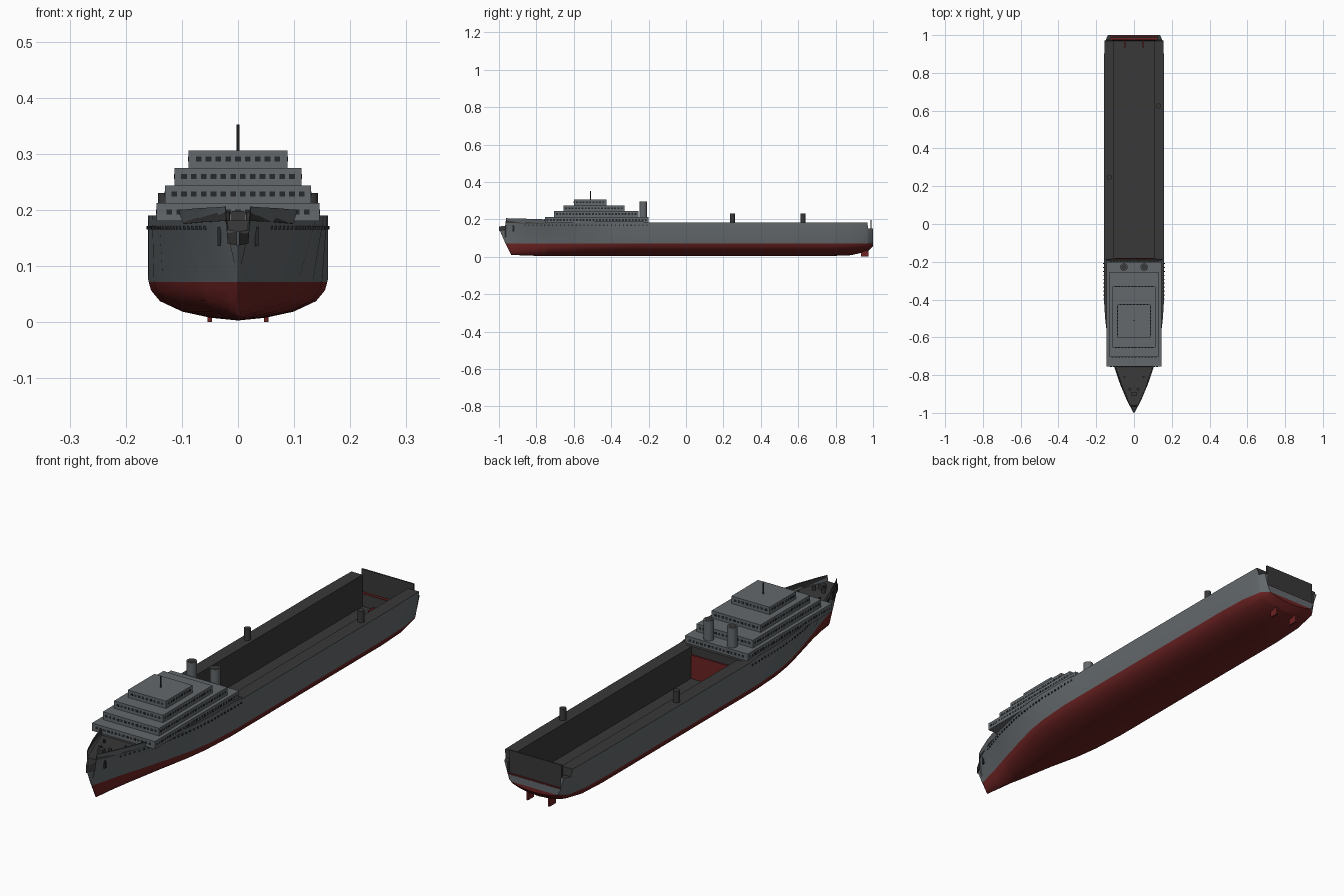
import bpy, bmesh, math
from mathutils import Matrix, Vector

cube = bpy.data.objects.get("Cube")
if cube:
    bpy.data.objects.remove(cube, do_unlink=True)


def material(name, rgb):
    m = bpy.data.materials.new(name)
    m.use_nodes = True
    m.diffuse_color = (*rgb, 1)
    m.node_tree.nodes["Principled BSDF"].inputs["Base Color"].default_value = (*rgb, 1)
    return m


GRAY = material("ship gray", (0.125, 0.14, 0.15))
RED = material("bottom red", (0.15, 0.016, 0.016))
DARK = material("deck dark gray", (0.04, 0.04, 0.04))
GLASS = material("window black", (0.02, 0.022, 0.025))


def finish(name, bm, mats, smooth=False):
    bmesh.ops.recalc_face_normals(bm, faces=bm.faces)
    mesh = bpy.data.meshes.new(name)
    bm.to_mesh(mesh)
    bm.free()
    for m in mats:
        mesh.materials.append(m)
    ob = bpy.data.objects.new(name, mesh)
    bpy.context.collection.objects.link(ob)
    if smooth:
        bpy.ops.object.select_all(action="DESELECT")
        ob.select_set(True)
        bpy.context.view_layer.objects.active = ob
        bpy.ops.object.shade_smooth_by_angle(angle=math.radians(35))
    return ob


def add_box(bm, lo, hi):
    lo, hi = Vector(lo), Vector(hi)
    size = Matrix.Diagonal((*(hi - lo), 1))
    bmesh.ops.create_cube(bm, size=1, matrix=Matrix.Translation((lo + hi) / 2) @ size)


def box(name, lo, hi, mat):
    bm = bmesh.new()
    add_box(bm, lo, hi)
    return finish(name, bm, [mat])


def tube(name, x, y, z0, z1, r, mat, sides=24):
    bm = bmesh.new()
    bmesh.ops.create_cone(bm, cap_ends=True, segments=sides, radius1=r, radius2=r,
                          depth=z1 - z0, matrix=Matrix.Translation((x, y, (z0 + z1) / 2)))
    return finish(name, bm, [mat], True)


# Hull stations: y, half width at top, at waterline, keel z, top z
STATIONS = [
    (-1.0, .002, .001, .15, .162), (-.967, .02, .006, .075, .165),
    (-.962, .023, .007, .065, .206), (-.935, .037, .013, .01, .205),
    (-.85, .073, .035, .006, .203), (-.757, .105, .063, .004, .2),
    (-.745, .108, .067, .004, .192), (-.6, .141, .108, .003, .191),
    (-.5, .153, .134, .003, .19), (-.4, .159, .15, .003, .19),
    (-.25, .16, .16, .003, .19), (-.19, .16, .16, .003, .182),
    (-.185, .16, .16, .003, .182), (.75, .16, .16, .003, .182),
    (.88, .158, .155, .008, .182), (.97, .156, .14, .028, .182),
    (.974, .15, .137, .03, .15), (1.0, .138, .115, .055, .15)]
BILGE = [(.31, .07), (.62, .22), (.87, .48), (.97, .75), (1, 1)]


def section(y, wt, ww, zk, zt):
    zw = max(.075, zk + .3 * (zt - zk))
    half = [(f * ww, zk + g * (zw - zk)) for f, g in BILGE] + [(wt, zt)]
    if y < -.75:                      # foredeck behind a bulwark
        xi, zi = wt * .93, zt - .025
    elif y < -.187:                   # deck under the house
        xi, zi = wt * .97, zt - .001
    elif y < .972:                    # open well
        xi, zi = .105, .05
    else:                             # stern notch
        xi, zi = .122, .1
    half += [(xi, zt), (xi, zi)]
    ring = [(0, zk)] + half + [(0, zi)] + [(-x, z) for x, z in reversed(half)]
    return [(x, y, z) for x, z in ring]


bm = bmesh.new()
rings = [[bm.verts.new(p) for p in section(*s)] for s in STATIONS]
n = len(rings[0])
outer = len(BILGE) + 1
for a, b in zip(rings, rings[1:]):
    for i in range(n):
        j = (i + 1) % n
        f = bm.faces.new((a[i], a[j], b[j], b[i]))
        f.material_index = 2 if outer <= i < n - outer else 0
bm.faces.new(rings[0])
bm.faces.new(rings[-1])
# Boot line: cut at the waterline and paint the lower faces
bmesh.ops.bisect_plane(bm, geom=bm.verts[:] + bm.edges[:] + bm.faces[:],
                       plane_co=(0, 0, .072), plane_no=(0, 0, 1))
for f in bm.faces:
    if f.material_index == 0 and f.calc_center_median().z < .072:
        f.material_index = 1
finish("hull", bm, [GRAY, RED, DARK], True)


def hull_x(y, z):
    for a, b in zip(STATIONS, STATIONS[1:]):
        if a[0] <= y <= b[0]:
            t = (y - a[0]) / (b[0] - a[0])
            wt, ww, zt = [a[k] + t * (b[k] - a[k]) for k in (1, 2, 4)]
            return ww + (wt - ww) * (z - .075) / (zt - .075)


# Portholes along the forward hull
bm = bmesh.new()
for i in range(32):
    y = -.86 + i * .021
    for s in (-1, 1):
        x = s * hull_x(y, .168)
        add_box(bm, (x - .003, y - .003, .165), (x + .003, y + .003, .171))
finish("portholes", bm, [GLASS])

# Stern gate, stern floor and the forward end of the well
box("stern_gate", (-.12, .986, .1), (.12, .992, .197), DARK)
box("stern_floor", (-.121, .975, .1), (.121, .999, .103), RED)
box("well_forward_panel", (-.104, -.186, .052), (.104, -.18, .15), RED)

# Stepped deckhouse: half width, front y, back y, bottom z, top z
TIERS = [(.145, -.755, -.2, .18, .212), (.13, -.705, -.255, .212, .244),
         (.113, -.655, -.33, .244, .275), (.088, -.6, -.425, .275, .306)]
windows = bmesh.new()
PITCH, W, T = .0175, .005, .0008
for k, (w, y0, y1, z0, z1) in enumerate(TIERS):
    box(f"deckhouse_tier_{k + 1}", (-w, y0, z0), (w, y1, z1), GRAY)
    za = (z0 + z1) / 2 - .004
    zb = za + .009
    count = int((2 * w - .01) / PITCH)
    for i in range(count):
        x = (i - (count - 1) / 2) * PITCH
        for y in (y0, y1):
            add_box(windows, (x - W, y - T, za), (x + W, y + T, zb))
    count = int((y1 - y0 - .01) / PITCH)
    for i in range(count):
        y = (y0 + y1) / 2 + (i - (count - 1) / 2) * PITCH
        for x in (-w, w):
            add_box(windows, (x - T, y - W, za), (x + T, y + W, zb))
finish("deckhouse_windows", windows, [GLASS])

# Mast, funnels and aft vents
tube("mast", 0, -.51, .3, .352, .003, DARK, 10)
for side, s in (("left", 1), ("right", -1)):
    tube(f"{side}_funnel", s * .054, -.228, .2, .295, .02, GRAY)
    tube(f"{side}_funnel_opening", s * .054, -.228, .294, .296, .016, DARK)
    # Foredeck winches, anchors and skegs
    tube(f"{side}_winch", s * .022, -.875, .175, .196, .008, DARK, 12)
    tube(f"{side}_bollard", s * .05, -.81, .175, .19, .005, DARK, 10)
    ax = hull_x(-.92, .155) * s
    box(f"{side}_anchor", (ax - .003, -.928, .136), (ax + .003, -.916, .17), GLASS)
    box(f"{side}_skeg", (s * .05 - .004, .935, 0), (s * .05 + .004, .975, .06), RED)
box("windlass", (-.012, -.91, .175), (.012, -.89, .198), DARK)
tube("left_vent", .13, .625, .18, .23, .013, DARK)
tube("right_vent", -.13, .248, .18, .23, .013, DARK)
